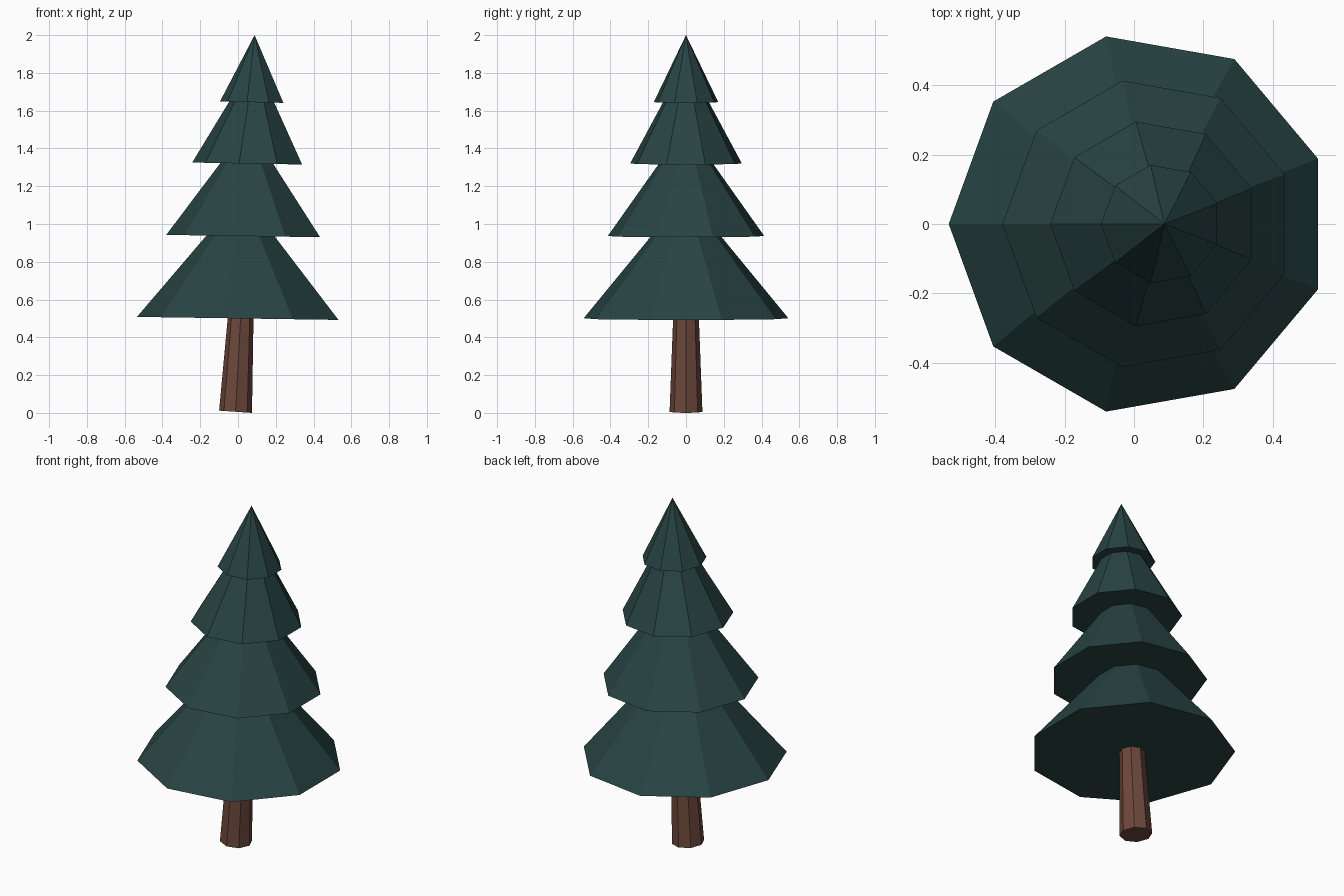
import bpy, bmesh, math

if "Cube" in bpy.data.objects:
    bpy.data.objects.remove(bpy.data.objects["Cube"])


def material(name, rgb):
    m = bpy.data.materials.new(name)
    m.diffuse_color = (*rgb, 1)
    m.use_nodes = True
    m.node_tree.nodes["Principled BSDF"].inputs["Base Color"].default_value = m.diffuse_color
    return m


needles = material("dark_green", (0.0212, 0.058, 0.057))
bark = material("bark_brown", (0.150, 0.064, 0.044))


def loft(name, sides, rings, mat):
    """Closed low-poly loft; each ring is (x, z, radius, slope), radius 0 = tip."""
    bm = bmesh.new()
    loops = []
    for x, z, r, slope in rings:
        if r == 0:
            loops.append([bm.verts.new((x, 0, z))])
            continue
        ring = []
        for i in range(sides):
            a = math.pi + math.tau * i / sides
            dx = r * math.cos(a)
            ring.append(bm.verts.new((x + dx, r * math.sin(a), z - slope * dx)))
        loops.append(ring)
    for lo, hi in zip(loops, loops[1:]):
        for i in range(sides):
            j = (i + 1) % sides
            if len(hi) == 1:
                bm.faces.new((lo[i], lo[j], hi[0]))
            else:
                bm.faces.new((lo[i], lo[j], hi[j], hi[i]))
    for end in (loops[0], loops[-1]):
        if len(end) > 1:
            bm.faces.new(end)
    bmesh.ops.recalc_face_normals(bm, faces=bm.faces)
    mesh = bpy.data.meshes.new(name)
    bm.to_mesh(mesh)
    bm.free()
    mesh.materials.append(mat)
    obj = bpy.data.objects.new(name, mesh)
    bpy.context.collection.objects.link(obj)
    return obj


# Leaning, tapered trunk, its top hidden in the lowest tier
loft("trunk", 8, [(-0.013, 0.006, 0.087, 0.07), (0.017, 0.56, 0.066, 0.015)], bark)

# Four foliage tiers following the lean; each top is tucked into the tier above
tiers = [
    [(0.015, 0.50, 0.55, 0.015), (0.02, 0.98, 0.15, 0.015)],
    [(0.040, 0.936, 0.42, 0.015), (0.052, 1.36, 0.116, 0.015)],
    [(0.0575, 1.32, 0.30, 0.018), (0.078, 1.68, 0.104, 0.02)],
    [(0.0777, 1.645, 0.173, 0.022), (0.088, 2.0, 0, 0)],
]
for n, rings in enumerate(tiers, 1):
    loft(f"foliage_tier_{n}", 9, rings, needles)
